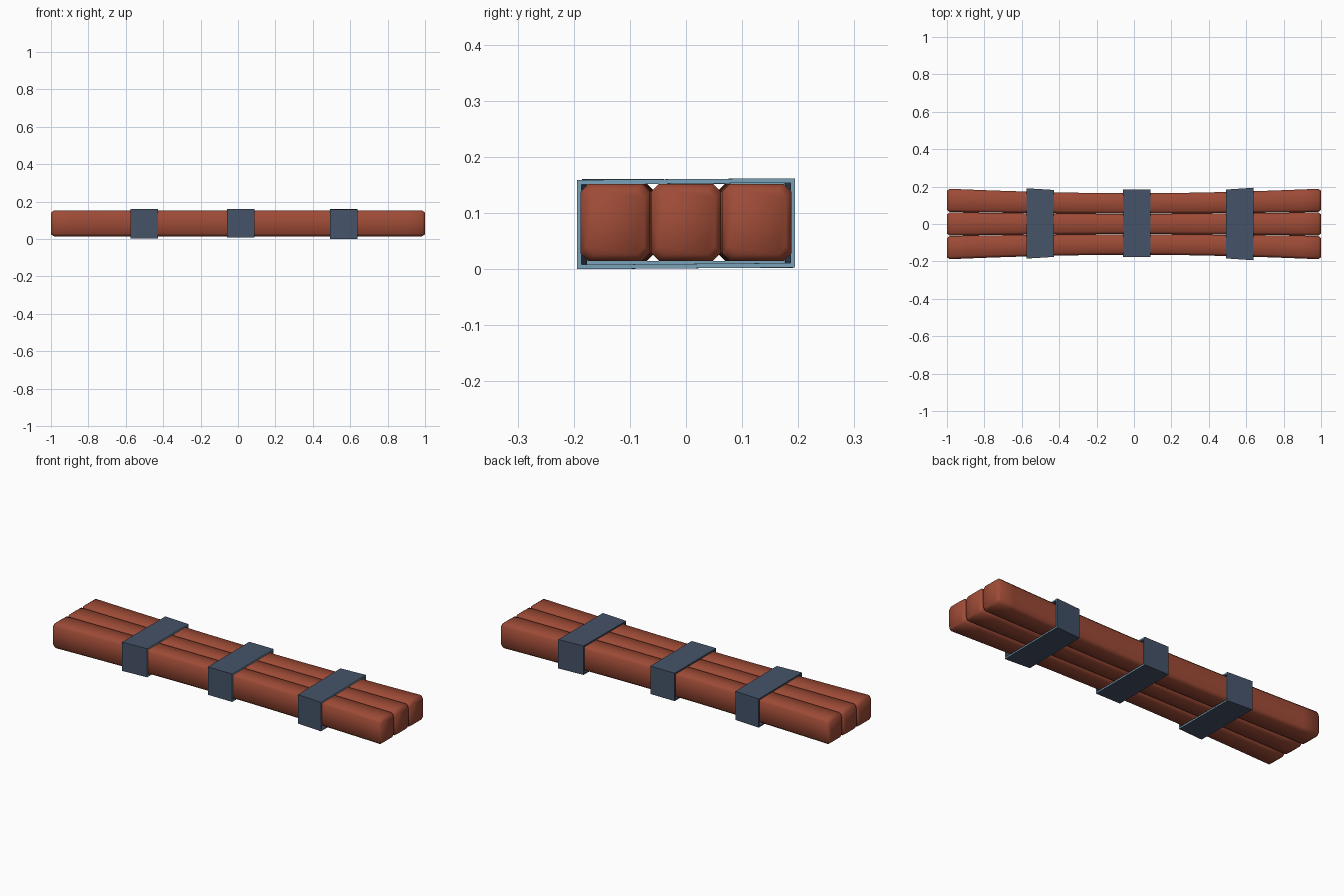
import bpy, bmesh, math

if "Cube" in bpy.data.objects:
    bpy.data.objects.remove(bpy.data.objects["Cube"])


def material(name, rgb):
    m = bpy.data.materials.new(name)
    m.diffuse_color = (*rgb, 1)
    m.use_nodes = True
    m.node_tree.nodes["Principled BSDF"].inputs["Base Color"].default_value = m.diffuse_color
    return m


WOOD = material("red_brown_wood", (0.34, 0.070, 0.037))
STRAP = material("dark_slate_strap", (0.060, 0.086, 0.140))
EDGE = material("pale_steel_edge", (0.19, 0.36, 0.48))


def finish(name, bm, mats):
    bmesh.ops.recalc_face_normals(bm, faces=bm.faces)
    me = bpy.data.meshes.new(name)
    bm.to_mesh(me)
    bm.free()
    for m in mats:
        me.materials.append(m)
    ob = bpy.data.objects.new(name, me)
    bpy.context.collection.objects.link(ob)
    return ob


def bridge(bm, a, b):
    n = len(a)
    return [bm.faces.new((a[i], a[(i + 1) % n], b[(i + 1) % n], b[i])) for i in range(n)]


def flare(x):
    # the bundle is pinched in the middle and spreads to the ends
    return 1 + 0.15 * abs(x) ** 1.8


# Beams: chamfered section lofted along x
def beam(name, y):
    bm = bmesh.new()
    xs = [-1, -0.985] + [-0.9 + 0.15 * i for i in range(13)] + [0.985, 1]
    rings = []
    for x in xs:
        inset = 0.011 if abs(x) > 0.99 else 0
        hy, hz, c = 0.0543 * flare(x) - inset, 0.0685 - inset, 0.014
        pts = [(hy, -hz + c), (hy, hz - c), (hy - c, hz), (-hy + c, hz),
               (-hy, hz - c), (-hy, -hz + c), (-hy + c, -hz), (hy - c, -hz)]
        rings.append([bm.verts.new((x, y * flare(x) + p, 0.0835 + q)) for p, q in pts])
    for a, b in zip(rings, rings[1:]):
        bridge(bm, a, b)
    bm.faces.new(rings[0])
    bm.faces.new(rings[-1])
    ob = finish(name, bm, [WOOD])
    for p in ob.data.polygons:
        p.use_smooth = True


for name, y in (("front_beam", -0.110), ("middle_beam", 0), ("back_beam", 0.110)):
    beam(name, y)


# Straps: rectangular bands whose width follows the flare, pale rim on the +x edge
def strap(name, x0, x1, w0, w1, yc, z0, z1, tilt):
    t = 0.008
    bm = bmesh.new()

    def ring(x, w, inset):
        corners = ((-1, z0 + inset), (1, z0 + inset), (1, z1 - inset), (-1, z1 - inset))
        return [bm.verts.new((x, yc + s * (w - inset), z + s * tilt)) for s, z in corners]

    out0, out1 = ring(x0, w0, 0), ring(x1, w1, 0)
    in0, in1 = ring(x0, w0, t), ring(x1, w1, t)
    bridge(bm, out0, out1)
    bridge(bm, in1, in0)
    bridge(bm, in0, out0)
    for f in bridge(bm, out1, in1):
        f.material_index = 1
    finish(name, bm, [STRAP, EDGE])


strap("left_strap", -0.575, -0.428, 0.188, 0.179, 0.003, 0.003, 0.160, -0.001)
strap("middle_strap", -0.060, 0.088, 0.180, 0.180, 0.004, 0.007, 0.160, 0)
strap("right_strap", 0.493, 0.640, 0.184, 0.194, 0, 0.0015, 0.1605, 0.0015)
